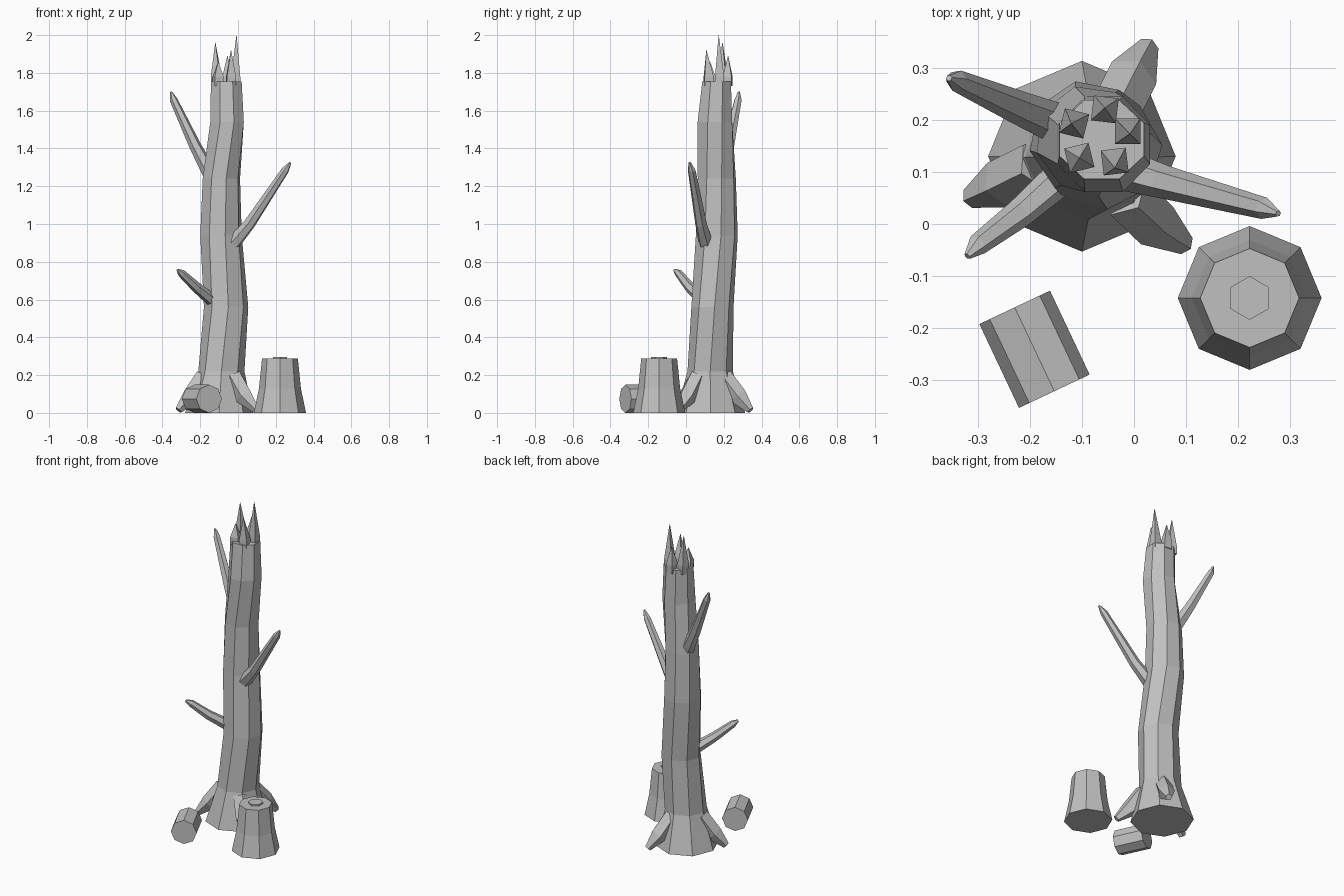
import bpy, bmesh, math
from mathutils import Vector

if "Cube" in bpy.data.objects:
    bpy.data.objects.remove(bpy.data.objects["Cube"])

wood = bpy.data.materials.new("grey_wood")
wood.diffuse_color = (0.53, 0.53, 0.53, 1)
wood.use_nodes = True
wood.node_tree.nodes["Principled BSDF"].inputs["Base Color"].default_value = wood.diffuse_color


def finish(name, bm):
    bmesh.ops.recalc_face_normals(bm, faces=bm.faces)
    me = bpy.data.meshes.new(name)
    bm.to_mesh(me)
    bm.free()
    me.materials.append(wood)
    ob = bpy.data.objects.new(name, me)
    bpy.context.collection.objects.link(ob)
    return ob


def skin(name, rings):
    """Join rings of points into a closed, flat-sided solid."""
    bm = bmesh.new()
    vs = [[bm.verts.new(p) for p in r] for r in rings]
    n = len(vs[0])
    for a, b in zip(vs, vs[1:]):
        for i in range(n):
            j = (i + 1) % n
            bm.faces.new((a[i], a[j], b[j], b[i]))
    bm.faces.new(vs[0][::-1])
    bm.faces.new(vs[-1])
    return finish(name, bm)


def level_ring(x, y, z, rx, ry, n=8, turn=0.0):
    return [(x + rx * math.cos(turn + math.tau * i / n),
             y + ry * math.sin(turn + math.tau * i / n), z) for i in range(n)]


def limb(name, path, radii, n=6, turn=0.0):
    """Tapered tube along a path, kept above the ground."""
    pts = [Vector(p) for p in path]
    rings = []
    for k, p in enumerate(pts):
        d = (pts[min(k + 1, len(pts) - 1)] - pts[max(k - 1, 0)]).normalized()
        side = d.cross(Vector((0, 0, 1))).normalized()
        up = side.cross(d)
        ring = []
        for i in range(n):
            a = turn + math.tau * i / n
            q = p + radii[k] * (side * math.cos(a) + up * math.sin(a))
            q.z = max(q.z, 0.0)
            ring.append(q)
        rings.append(ring)
    return skin(name, rings)


# Trunk: slightly twisting octagonal rings (x, y, z, rx, ry, turn)
T = math.pi / 8
skin("trunk", [level_ring(x, y, z, rx, ry, 8, t) for x, y, z, rx, ry, t in (
    (-0.10, 0.13, 0.0, 0.18, 0.183, 0),
    (-0.088, 0.128, 0.22, 0.122, 0.12, 0),
    (-0.063, 0.14, 0.56, 0.118, 0.112, 0.1),
    (-0.09, 0.163, 0.94, 0.112, 0.113, 0.2),
    (-0.088, 0.163, 1.24, 0.102, 0.104, 0.25),
    (-0.058, 0.153, 1.54, 0.096, 0.099, T),
    (-0.062, 0.162, 1.755, 0.088, 0.082, T))])

# Splintered top: square spikes with small flared feet
for i, (x, y, h, lx, ly) in enumerate((
        (-0.115, 0.193, 1.96, -0.005, 0), (-0.056, 0.22, 1.89, 0, 0.003),
        (-0.012, 0.178, 2.0, 0.004, -0.005), (-0.037, 0.12, 1.92, 0, -0.012),
        (-0.105, 0.127, 1.86, 0, 0))):
    turn = math.pi / 4 + 0.12 * (i - 2)
    skin(f"splinter_{i + 1}", [
        level_ring(x, y, 1.73, 0.034, 0.034, 4, turn),
        level_ring(x, y, 1.78, 0.034, 0.034, 4, turn),
        level_ring(x + lx, y + ly, h, 0.001, 0.001, 4, turn)])

# Dead branches
limb("upper_branch", [(-0.14, 0.19, 1.25), (-0.225, 0.225, 1.41),
                      (-0.34, 0.275, 1.655), (-0.355, 0.28, 1.70)],
     (0.04, 0.032, 0.021, 0.006))
limb("middle_branch", [(-0.025, 0.105, 0.90), (0.06, 0.08, 1.00),
                       (0.25, 0.03, 1.285), (0.277, 0.02, 1.325)],
     (0.04, 0.032, 0.021, 0.006))
limb("lower_branch", [(-0.14, 0.09, 0.60), (-0.22, 0.02, 0.665),
                      (-0.30, -0.04, 0.74), (-0.32, -0.062, 0.757)],
     (0.034, 0.028, 0.021, 0.007))

# Roots spreading over the ground
for i, (sx, sy, mx, my, ex, ey) in enumerate((
        (-0.045, 0.20, -0.005, 0.28, 0.028, 0.342),
        (-0.02, 0.06, 0.035, 0.005, 0.098, -0.04),
        (-0.18, 0.115, -0.25, 0.08, -0.315, 0.05))):
    limb(f"root_{i + 1}", [(sx, sy, 0.19), (mx, my, 0.085), (ex, ey, 0.014)],
         (0.05, 0.05, 0.02), 5, math.pi / 2)

# Cut stump with a raised heartwood plug
cx, cy = 0.222, -0.142
skin("stump", [level_ring(cx, cy, z, r, r) for z, r in
               ((0, 0.138), (0.13, 0.111), (0.287, 0.095))])
skin("stump_heartwood", [level_ring(cx, cy, z, r, r, 6, math.pi / 6)
                         for z, r in ((0.28, 0.042), (0.297, 0.042))])

# Short log lying on its side
limb("log", [(-0.229, -0.16, 0.074), (-0.153, -0.321, 0.074)],
     (0.075, 0.075), 8, 0)
